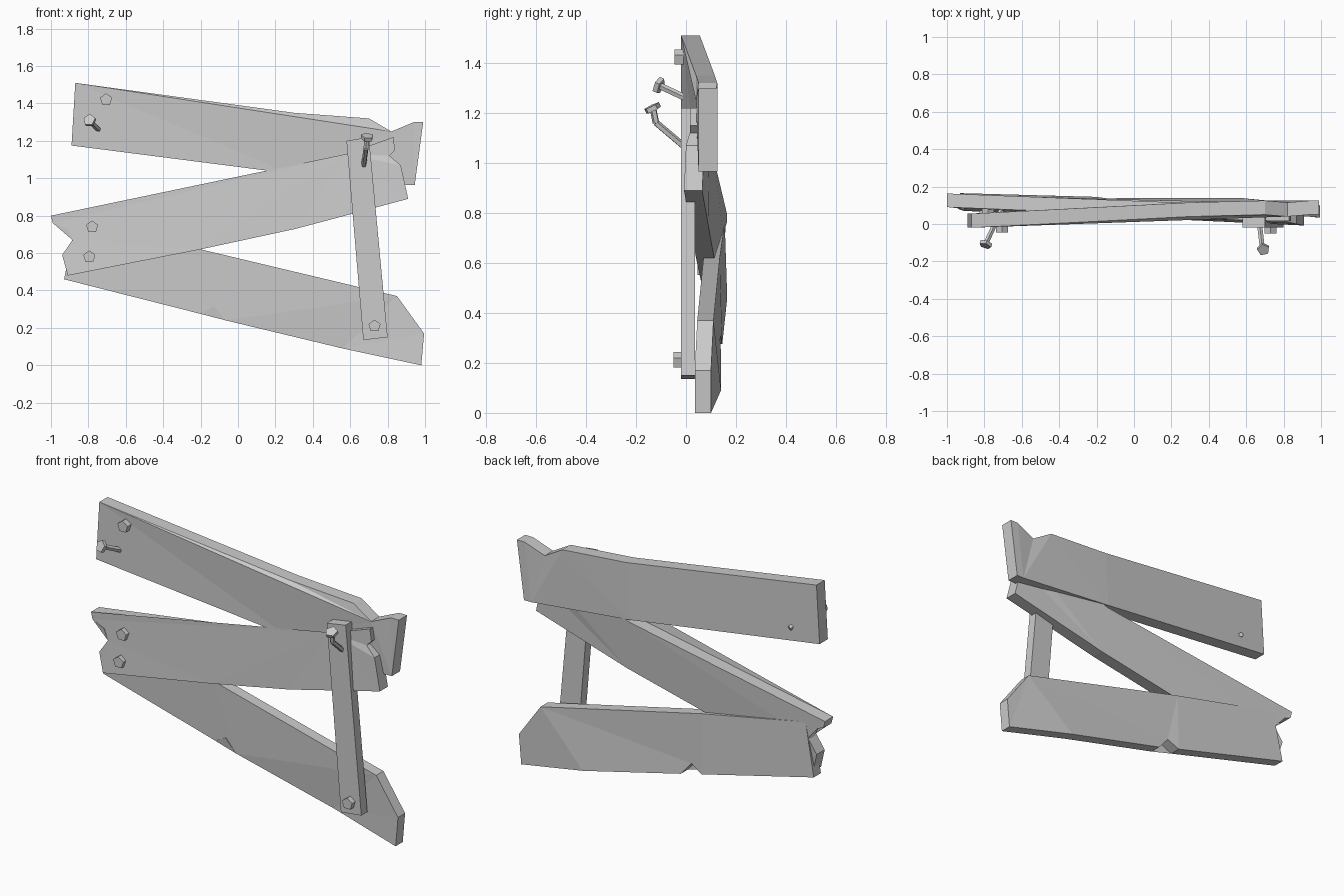
import bpy, bmesh
from mathutils import Vector

cube = bpy.data.objects.get("Cube")
if cube:
    bpy.data.objects.remove(cube, do_unlink=True)


def make_material(name, value):
    mat = bpy.data.materials.new(name)
    mat.use_nodes = True
    colour = (value, value, value, 1.0)
    mat.diffuse_color = colour
    mat.node_tree.nodes["Principled BSDF"].inputs["Base Color"].default_value = colour
    return mat


grey = make_material("plain grey", 0.6)


def finish(name, bm):
    bmesh.ops.recalc_face_normals(bm, faces=bm.faces[:])
    mesh = bpy.data.meshes.new(name)
    bm.to_mesh(mesh)
    bm.free()
    mesh.materials.append(grey)
    obj = bpy.data.objects.new(name, mesh)
    bpy.context.collection.objects.link(obj)
    return obj


def plank(name, outline, thickness):
    """Warped board: outline points are (x, z, y of the front face)."""
    bm = bmesh.new()
    front = [bm.verts.new((x, y, z)) for x, z, y in outline]
    back = [bm.verts.new((x, y + thickness, z)) for x, z, y in outline]
    faces = [bm.faces.new(front), bm.faces.new(back[::-1])]
    for i in range(len(front)):
        j = (i + 1) % len(front)
        bm.faces.new((front[j], front[i], back[i], back[j]))
    bmesh.ops.triangulate(bm, faces=faces)
    return finish(name, bm)


def rod(bm, start, end, radius):
    """Five-sided bar between two points."""
    start, end = Vector(start), Vector(end)
    axis = end - start
    made = bmesh.ops.create_cone(bm, cap_ends=True, segments=5, radius1=radius,
                                 radius2=radius, depth=axis.length)["verts"]
    turn = axis.to_track_quat('Z', 'Y').to_matrix()
    for v in made:
        v.co = turn @ v.co + (start + end) / 2


def nail(name, path, head_axis):
    """Loose nail: head at the first point, shaft through the rest."""
    bm = bmesh.new()
    tip = Vector(path[0])
    rod(bm, tip, tip + Vector(head_axis).normalized() * 0.02, 0.034)
    for a, b in zip(path, path[1:]):
        rod(bm, a, b, 0.014)
    return finish(name, bm)


# Three warped boards
plank("top_board", [
    (-.87, 1.51, -.02), (.30, 1.35, .04), (.70, 1.32, .05), (.82, 1.25, .04),
    (.94, 1.30, .05), (.99, 1.30, .05), (.945, .965, .05), (.90, .965, .05),
    (.28, 1.025, .04), (-.89, 1.175, -.02)], .075)

plank("middle_board", [
    (-1, .80, .09), (.28, 1.01, .04), (.58, 1.13, .02), (.83, 1.22, .015),
    (.84, 1.15, .015), (.81, 1.12, .015), (.87, 1.07, 0), (.91, .89, -.008),
    (.31, .73, .02), (-.2, .62, .04), (-.91, .48, .07), (-.94, .59, .08),
    (-.885, .67, .08), (-.91, .73, .08), (-.99, .76, .09)], .073)

plank("bottom_board", [
    (-.87, .76, .09), (-.2, .62, .07), (.85, .37, .045), (.995, .17, .035),
    (.98, 0, .035), (.56, .09, .075), (-.065, .24, .075), (-.13, .315, .07),
    (-.2, .275, .08), (-.93, .46, .1)], .065)

# Upright strut across the right side
plank("strut", [(.58, 1.2, -.02), (.70, 1.22, -.02), (.80, .15, -.02),
                (.67, .135, -.02)], .055)

# Nail heads driven flush
for name, x, z, y in [("top_nail_head", -.705, 1.42, -.045),
                      ("upper_nail_head", -.78, .74, .05),
                      ("lower_nail_head", -.795, .58, .045),
                      ("strut_nail_head", .73, .21, -.05)]:
    head = bmesh.new()
    rod(head, (x, y + .06, z), (x, y, z), .034)
    finish(name, head)

# Nails working loose, one straight and one bent
nail("straight_nail", [(-.79, -.1, 1.305), (-.71, .072, 1.225)], (-.3, -.9, .4))
nail("bent_nail", [(.69, -.13, 1.21), (.685, -.12, 1.16), (.67, .01, 1.05)],
     (.1, -.45, .9))
